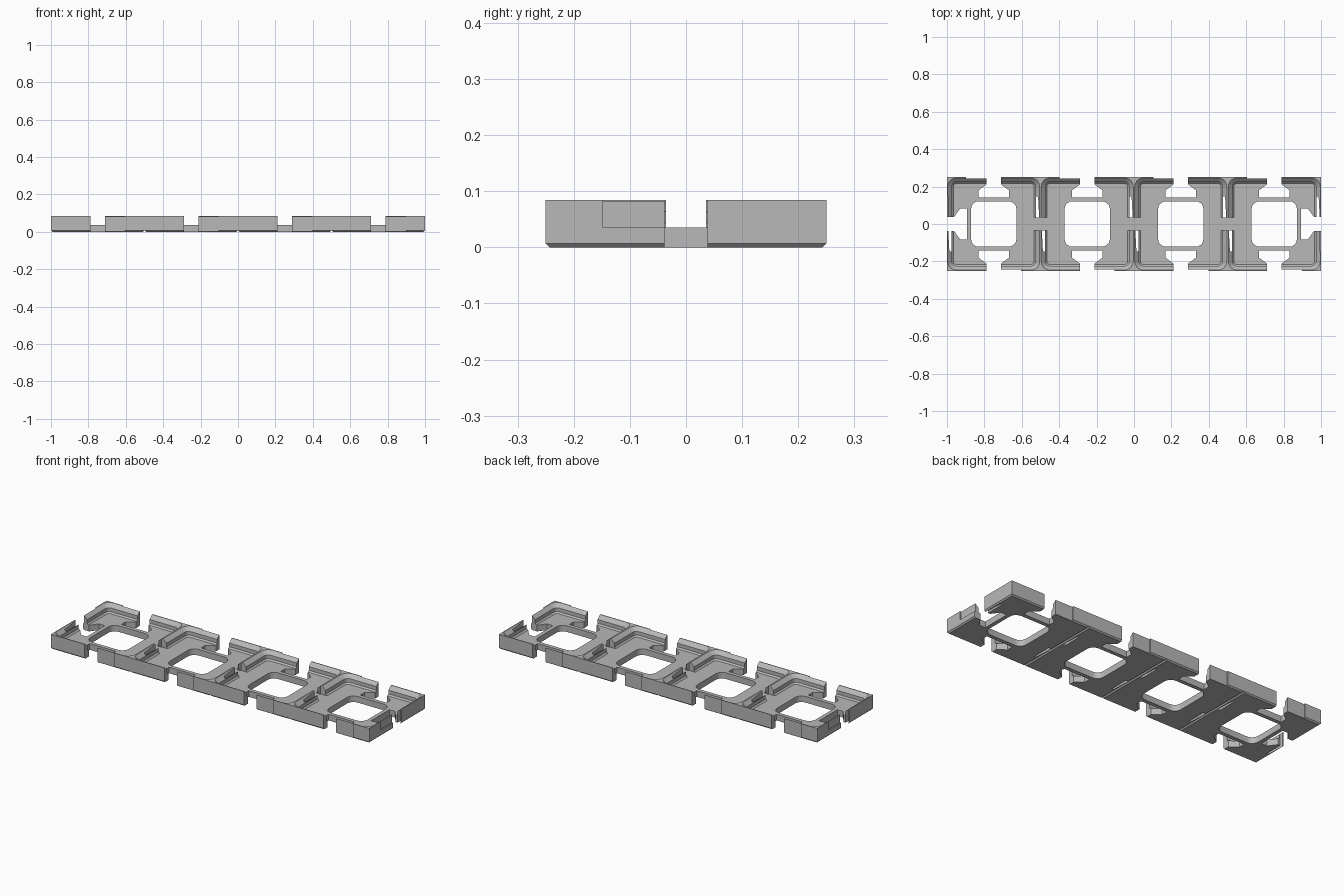
import bpy, bmesh
from math import cos, sin, pi, radians
from mathutils import Matrix

old = bpy.data.objects.get("Cube")
if old:
    bpy.data.objects.remove(old, do_unlink=True)

CELLS = [-0.75, -0.25, 0.25, 0.75]
SEAMS = [-0.5, 0.0, 0.5]
FLOOR, TOP = 0.035, 0.084

grey = bpy.data.materials.new("light grey plastic")
grey.use_nodes = True
grey.diffuse_color = (0.48, 0.48, 0.48, 1)
grey.node_tree.nodes["Principled BSDF"].inputs["Base Color"].default_value = (0.48, 0.48, 0.48, 1)


def rounded_square(half, r, steps=5):
    pts = []
    for q, (sx, sy) in enumerate([(1, 1), (-1, 1), (-1, -1), (1, -1)]):
        for i in range(steps + 1):
            a = (q + i / steps) * pi / 2
            pts.append((sx * (half - r) + r * cos(a), sy * (half - r) + r * sin(a)))
    return pts


def rect(x0, x1, y0, y1):
    return [(x0, y0), (x1, y0), (x1, y1), (x0, y1)]


def loft(bm, layers, place=Matrix()):
    """Closed solid through (outline, height) layers."""
    rings = [[bm.verts.new(place @ Matrix.Translation((x, y, z)).translation) for x, y in pts]
             for pts, z in layers]
    for low, high in zip(rings, rings[1:]):
        n = len(low)
        for i in range(n):
            j = (i + 1) % n
            bm.faces.new((low[i], low[j], high[j], high[i]))
    bm.faces.new(rings[0][::-1])
    bm.faces.new(rings[-1])


def make(name, bm):
    bmesh.ops.recalc_face_normals(bm, faces=bm.faces)
    mesh = bpy.data.meshes.new(name)
    bm.to_mesh(mesh)
    bm.free()
    ob = bpy.data.objects.new(name, mesh)
    bpy.context.collection.objects.link(ob)
    return ob


def spot(cx, turn=0):
    return Matrix.Translation((cx, 0, 0)) @ Matrix.Rotation(radians(turn), 4, "Z")


# Solid body with a chamfered lower edge
bm = bmesh.new()
c = 0.007
loft(bm, [(rect(-1 + c, 1 - c, -0.25 + c, 0.25 - c), 0),
          (rect(-1, 1, -0.25, 0.25), c), (rect(-1, 1, -0.25, 0.25), TOP)])
body = make("grid_baseplate", bm)
body.data.materials.append(grey)

cutters = []


def cutter(name, solids):
    bm = bmesh.new()
    for layers, place in solids:
        loft(bm, layers, place)
    ob = make(name, bm)
    ob.hide_render = True
    cutters.append(ob)


def prism(pts, z0=-0.02, z1=0.12):
    return [(pts, z0), (pts, z1)]


# Stepped pockets that leave the lipped walls
steps = [(0.034, FLOOR), (0.026, 0.043), (0.026, 0.064), (0.004, TOP), (0.004, 0.1)]
pocket = [(rounded_square(0.25 - o, 0.05 - o), z) for o, z in steps]
cutter("pocket_cutter", [(pocket, spot(x)) for x in CELLS])

# Rounded windows in the floor
cutter("window_cutter", [(prism(rounded_square(0.121, 0.04)), spot(x)) for x in CELLS])

# Flared notches through the outer edges
half = [(0.038, 0.28), (0.038, 0.212), (0.082, 0.18), (0.082, 0.143)]
notch = half + [(-u, v) for u, v in reversed(half)]
edges = [(x, t) for x in CELLS for t in (0, 180)] + [(-0.75, 90), (0.75, -90)]
cutter("notch_cutter", [(prism(notch), spot(x, t)) for x, t in edges])

# Wall gaps and underside grooves at the seams between cells
cutter("seam_gap_cutter", [(prism(rect(-0.05, 0.05, -0.036, 0.036), FLOOR), spot(x)) for x in SEAMS])
groove = [(rect(-0.012, 0.012, -0.3, 0.3), -0.005), (rect(-0.0005, 0.0005, -0.3, 0.3), 0.007)]
cutter("seam_groove_cutter", [(groove, spot(x)) for x in SEAMS])

# Tapered slits that free the spring clips on the side walls
slit = [(0.225, 0.034), (0.243, 0.034), (0.237, 0.147), (0.227, 0.147)]
cutter("clip_slit_cutter", [(prism(slit), spot(x, t)) for x in CELLS for t in (0, 180)])

# Shallow clip insets on long sides, and clip recesses on the ends
inset = rect(0.02, 0.147, -0.28, -0.244)
cutter("clip_inset_cutter", [(prism(inset), spot(x, t)) for x in CELLS for t in (0, 180)])
recess = rect(0.244, 0.28, -0.148, -0.02)
cutter("end_recess_cutter", [(prism(recess, FLOOR), spot(0.75)), (prism(recess, FLOOR), spot(-0.75, 180))])

for ob in cutters:
    mod = body.modifiers.new(ob.name, "BOOLEAN")
    mod.operation = "DIFFERENCE"
    mod.solver = "EXACT"
    mod.object = ob

# Bake the cuts and drop the helpers
bpy.context.view_layer.update()
result = bpy.data.meshes.new_from_object(body.evaluated_get(bpy.context.evaluated_depsgraph_get()))
body.modifiers.clear()
body.data = result
result.materials.clear()
result.materials.append(grey)
for p in result.polygons:
    p.material_index = 0
for ob in cutters:
    bpy.data.objects.remove(ob, do_unlink=True)

bpy.context.view_layer.objects.active = body
body.select_set(True)
bpy.ops.object.shade_smooth_by_angle(angle=radians(25))
